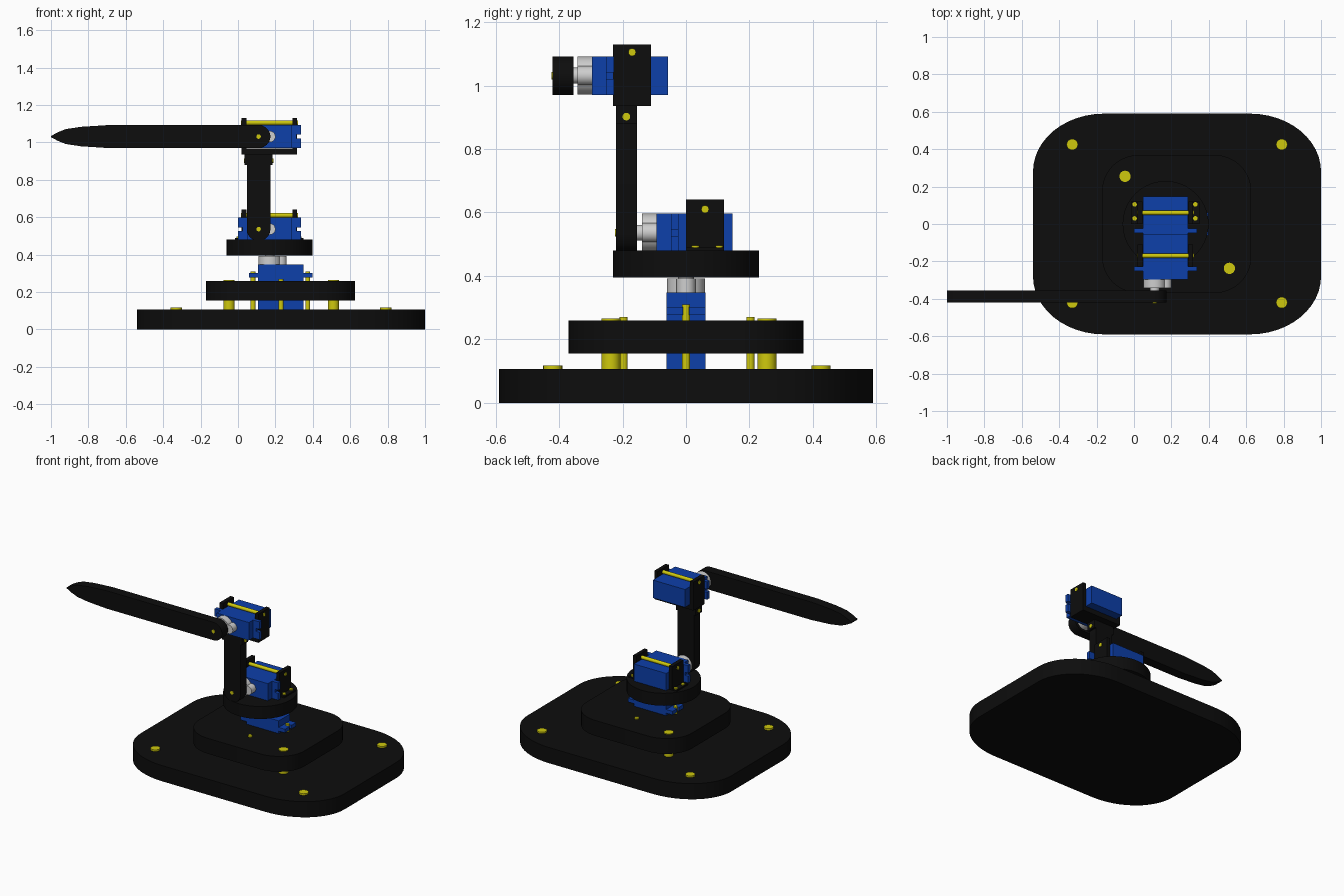
import bpy, bmesh, math
from mathutils import Matrix, Vector

cube = bpy.data.objects.get("Cube")
if cube:
    bpy.data.objects.remove(cube)

made = []


def material(name, rgb):
    m = bpy.data.materials.new(name)
    m.use_nodes = True
    m.diffuse_color = (*rgb, 1)
    bsdf = next(n for n in m.node_tree.nodes if n.type == "BSDF_PRINCIPLED")
    bsdf.inputs["Base Color"].default_value = (*rgb, 1)
    return m


BLACK = material("matte black", (0.004, 0.004, 0.004))
BLUE = material("servo blue", (0.004, 0.05, 0.4))
YELLOW = material("fastener yellow", (0.62, 0.58, 0.004))
GREY = material("gear grey", (0.62, 0.62, 0.62))

# Local z runs along the named world direction
AIM = {"z": Matrix(), "-y": Matrix.Rotation(math.pi / 2, 4, "X"),
       "x": Matrix.Rotation(math.pi / 2, 4, "Y")}


def finish(bm, name, mat, matrix=Matrix()):
    bmesh.ops.recalc_face_normals(bm, faces=bm.faces)
    bm.transform(matrix)
    mesh = bpy.data.meshes.new(name)
    bm.to_mesh(mesh)
    bm.free()
    mesh.materials.append(mat)
    ob = bpy.data.objects.new(name, mesh)
    bpy.context.collection.objects.link(ob)
    made.append(ob)
    return ob


def prism(name, mat, points, low, high, matrix=Matrix()):
    bm = bmesh.new()
    face = bm.faces.new([bm.verts.new((x, y, low)) for x, y in points])
    new = bmesh.ops.extrude_face_region(bm, geom=[face])["geom"]
    top = [v for v in new if isinstance(v, bmesh.types.BMVert)]
    bmesh.ops.translate(bm, verts=top, vec=(0, 0, high - low))
    return finish(bm, name, mat, matrix)


def box(name, mat, xs, ys, zs, matrix=Matrix()):
    corners = [(xs[0], ys[0]), (xs[1], ys[0]), (xs[1], ys[1]), (xs[0], ys[1])]
    return prism(name, mat, corners, *zs, matrix)


def arc(cx, cy, rx, ry, start, end, steps=12):
    angles = [math.radians(start + (end - start) * i / steps) for i in range(steps + 1)]
    return [(cx + rx * math.cos(a), cy + ry * math.sin(a)) for a in angles]


def rod(name, mat, start, radius, length, aim="z", matrix=Matrix()):
    circle = arc(0, 0, radius, radius, 0, 360, 40)[:-1]
    return prism(name, mat, circle, 0, length,
                 matrix @ Matrix.Translation(start) @ AIM[aim])


def rounded_plate(name, cx, hx, hy, rx, ry, low, high):
    pts = []
    for k, (sx, sy) in enumerate([(1, 1), (-1, 1), (-1, -1), (1, -1)]):
        pts += arc(cx + sx * (hx - rx), sy * (hy - ry), rx, ry, 90 * k, 90 * k + 90)
    return prism(name, BLACK, pts, low, high)


def servo(name, location, aim):
    # Origin is the output shaft axis at the bottom of the case
    m = Matrix.Translation(location) @ AIM[aim]
    box(name + "_case", BLUE, (-0.063, 0.18), (-0.061, 0.061), (0, 0.24), m)
    for side, inner, outer in (("left", 0.18, 0.227), ("right", -0.063, -0.11)):
        d = math.copysign(0.025, inner - outer)
        ear = [(inner, -0.061), (outer, -0.061), (outer, -0.01), (outer + d, -0.01),
               (outer + d, 0.01), (outer, 0.01), (outer, 0.061), (inner, 0.061)]
        prism(f"{name}_{side}_ear", BLUE, ear, 0.17, 0.195, m)
    rod(name + "_gear_housing", GREY, (0, 0, 0.24), 0.06, 0.045, "z", m)
    rod(name + "_idler_housing", GREY, (0.06, 0, 0.24), 0.03, 0.045, "z", m)
    rod(name + "_shaft", GREY, (0, 0, 0.285), 0.025, 0.02, "z", m)


# Base and raised deck
rounded_plate("base", 0.23, 0.77, 0.59, 0.38, 0.31, 0, 0.107)
rounded_plate("deck", 0.228, 0.398, 0.37, 0.2, 0.19, 0.155, 0.26)
for x in (-0.33, 0.79):
    for y in (-0.42, 0.425):
        rod("base_bolt", YELLOW, (x, y, 0.1), 0.03, 0.018)
for x, y in ((-0.048, 0.255), (0.51, -0.237)):
    rod("deck_post", YELLOW, (x, y, 0.1), 0.03, 0.165)
for y in (-0.197, 0.203):
    rod("deck_screw", YELLOW, (0.23, y, 0.1), 0.013, 0.17)
for x in (0.08, 0.373):
    rod("ear_screw", YELLOW, (x, 0, 0.1), 0.013, 0.21)

# Turning servo and turntable
servo("turn_servo", (0.17, 0, 0.107), "z")
rod("turntable", BLACK, (0.169, 0, 0.395), 0.23, 0.085)

# Shoulder servo held between two cheeks
servo("shoulder_servo", (0.11, 0.147, 0.536), "-y")
for xs, foot, screw_x in (((0.02, 0.046), (-0.015, 0.02), 0.003),
                          ((0.291, 0.315), (0.315, 0.35), 0.328)):
    box("shoulder_cheek", BLACK, xs, (0, 0.12), (0.48, 0.64))
    box("shoulder_foot", BLACK, foot, (0, 0.12), (0.48, 0.489))
    for y in (0.03, 0.105):
        rod("foot_screw", YELLOW, (screw_x, y, 0.48), 0.012, 0.016)
    box("elbow_cheek", BLACK, xs, (-0.23, -0.11), (0.95, 1.13))
rod("shoulder_tie_rod", YELLOW, (0.015, 0.06, 0.61), 0.012, 0.305, "x")

# Upright link, rounded at the shoulder pivot
link = arc(0.11, 0.536, 0.063, 0.063, 180, 360, 20) + [(0.173, 0.935), (0.047, 0.935)]
prism("upright_link", BLACK, link, 0.155, 0.22, AIM["-y"])
rod("shoulder_pivot_screw", YELLOW, (0.11, -0.215, 0.536), 0.012, 0.009, "-y")

# Elbow bracket on top of the link
box("elbow_tray", BLACK, (0.02, 0.315), (-0.23, -0.11), (0.935, 0.968))
for x in (0.035, 0.173):
    box("elbow_tab", BLACK, (x, x + 0.012), (-0.22, -0.155), (0.88, 0.94))
rod("tab_screw", YELLOW, (0.031, -0.188, 0.902), 0.012, 0.158, "x")
servo("elbow_servo", (0.11, -0.057, 1.031), "-y")
rod("elbow_tie_rod", YELLOW, (0.015, -0.17, 1.105), 0.012, 0.305, "x")

# Forearm with a tapered tip
taper = [(-0.7, 0.061), (-0.84, 0.052), (-0.92, 0.04), (-0.965, 0.022), (-1.0, 0.003)]
forearm = arc(0.11, 1.031, 0.063, 0.061, -90, 90, 20)
forearm += [(x, 1.031 + h) for x, h in taper]
forearm += [(x, 1.031 - h) for x, h in reversed(taper)]
prism("forearm", BLACK, forearm, 0.355, 0.42, AIM["-y"])
rod("elbow_pivot_screw", YELLOW, (0.11, -0.415, 1.031), 0.012, 0.009, "-y")

# Smooth the round walls, keep edges crisp
for ob in bpy.context.selected_objects:
    ob.select_set(False)
for ob in made:
    ob.select_set(True)
bpy.context.view_layer.objects.active = made[0]
bpy.ops.object.shade_smooth_by_angle(angle=math.radians(30))
